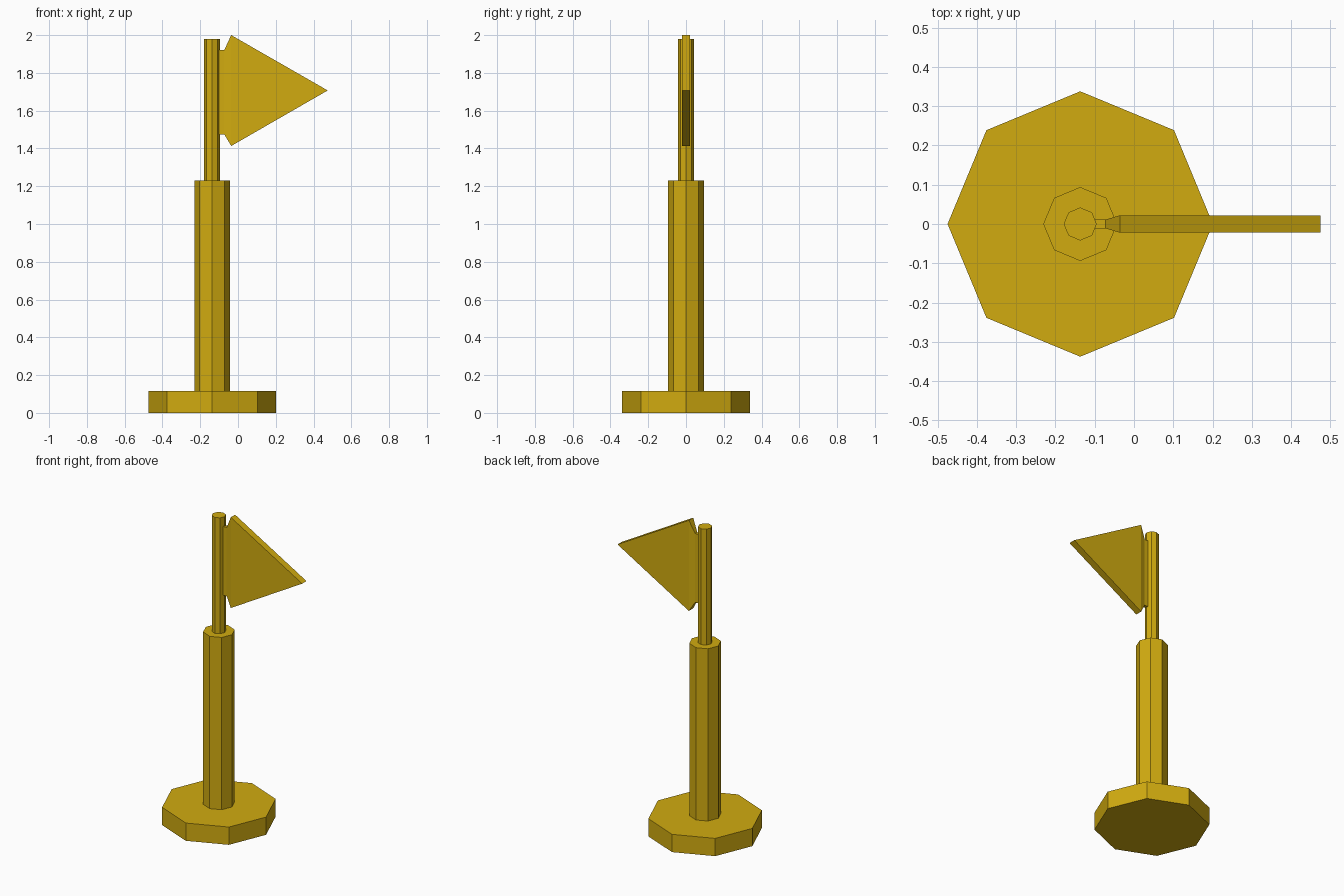
import bpy, bmesh, math

if "Cube" in bpy.data.objects:
    bpy.data.objects.remove(bpy.data.objects["Cube"])

CX = -0.137  # axis of the stand

gold = bpy.data.materials.new("gold")
gold.diffuse_color = (0.64, 0.41, 0.005, 1)
gold.use_nodes = True
gold.node_tree.nodes["Principled BSDF"].inputs["Base Color"].default_value = gold.diffuse_color


def finish(name, bm):
    bmesh.ops.recalc_face_normals(bm, faces=bm.faces)
    mesh = bpy.data.meshes.new(name)
    bm.to_mesh(mesh)
    bm.free()
    mesh.materials.append(gold)
    obj = bpy.data.objects.new(name, mesh)
    bpy.context.collection.objects.link(obj)
    return obj


def octagon_prism(name, radius, z0, z1):
    bm = bmesh.new()
    rings = [[bm.verts.new((CX + radius * math.cos(i * math.pi / 4),
                            radius * math.sin(i * math.pi / 4), z))
              for i in range(8)] for z in (z0, z1)]
    for i in range(8):
        j = (i + 1) % 8
        bm.faces.new((rings[0][i], rings[0][j], rings[1][j], rings[1][i]))
    for ring in rings:
        bm.faces.new(ring)
    return finish(name, bm)


# Stacked stand: base, handle column, thin pole
octagon_prism("base", 0.338, 0, 0.115)
octagon_prism("column", 0.094, 0.115, 1.23)
octagon_prism("pole", 0.042, 1.23, 1.98)

# Pennant: narrow neck, flared shoulder, pointed tip
# sections: x, half thickness, z low, z high
sections = [(-0.115, 0.011, 1.475, 1.92),
            (-0.073, 0.011, 1.475, 1.92),
            (-0.036, 0.022, 1.413, 2.0)]
bm = bmesh.new()
loops = [[bm.verts.new((x, y, z)) for y, z in ((-h, lo), (h, lo), (h, hi), (-h, hi))]
         for x, h, lo, hi in sections]
for a, b in zip(loops, loops[1:]):
    for i in range(4):
        j = (i + 1) % 4
        bm.faces.new((a[i], a[j], b[j], b[i]))
bm.faces.new(loops[0])
front, back = [bm.verts.new((0.475, y, 1.707)) for y in (-0.022, 0.022)]
fl, bl, bh, fh = loops[-1]
bm.faces.new((fl, front, fh))
bm.faces.new((bl, bh, back))
bm.faces.new((fh, front, back, bh))
bm.faces.new((fl, bl, back, front))
finish("pennant", bm)
